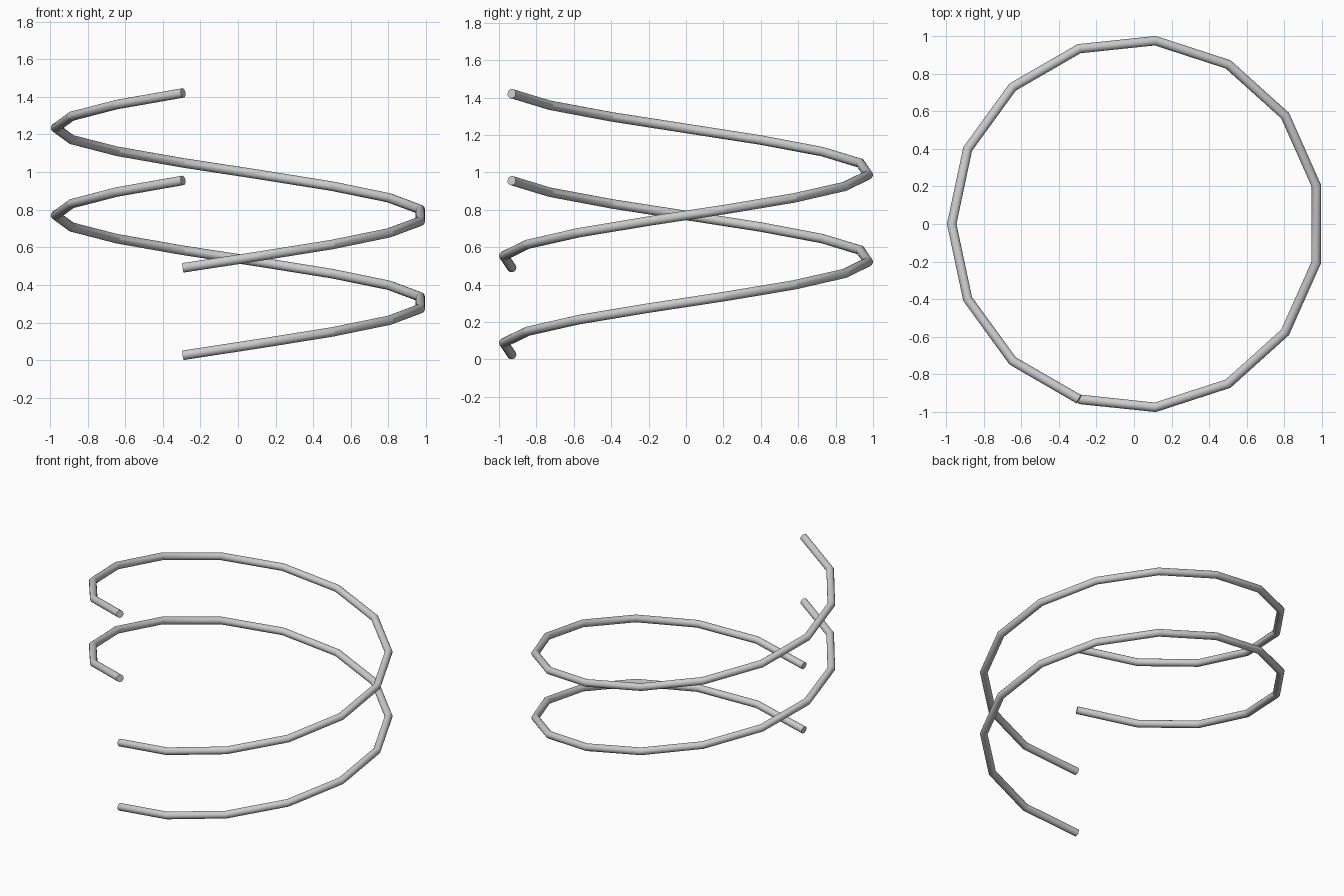
import bpy
import math

if "Cube" in bpy.data.objects:
    bpy.data.objects.remove(bpy.data.objects["Cube"])

SEGMENTS = 15          # straight pieces in one full turn
RADIUS = 0.98          # helix radius
TUBE = 0.0253          # tube radius
RISE = 0.93            # height gained per turn
START = math.radians(252)
SHIFT_X = 0.0107       # centres the 15-sided outline


def helix_strand(name, z0):
    curve = bpy.data.curves.new(name, 'CURVE')
    curve.dimensions = '3D'
    curve.twist_mode = 'Z_UP'
    curve.bevel_depth = TUBE
    curve.bevel_resolution = 6
    curve.use_fill_caps = True
    spline = curve.splines.new('POLY')
    spline.points.add(SEGMENTS)
    for i, p in enumerate(spline.points):
        a = START + math.tau * i / SEGMENTS
        p.co = (RADIUS * math.cos(a) + SHIFT_X, RADIUS * math.sin(a),
                z0 + RISE * i / SEGMENTS, 1)
    spline.use_smooth = False
    obj = bpy.data.objects.new(name, curve)
    bpy.context.collection.objects.link(obj)
    # turn the swept tube into a mesh
    bpy.ops.object.select_all(action='DESELECT')
    obj.select_set(True)
    bpy.context.view_layer.objects.active = obj
    bpy.ops.object.convert(target='MESH')
    bpy.ops.object.shade_smooth_by_angle(angle=math.radians(23))


# two identical one-turn strands, half a pitch apart
helix_strand("lower_helix_strand", 0.026)
helix_strand("upper_helix_strand", 0.026 + RISE / 2)
